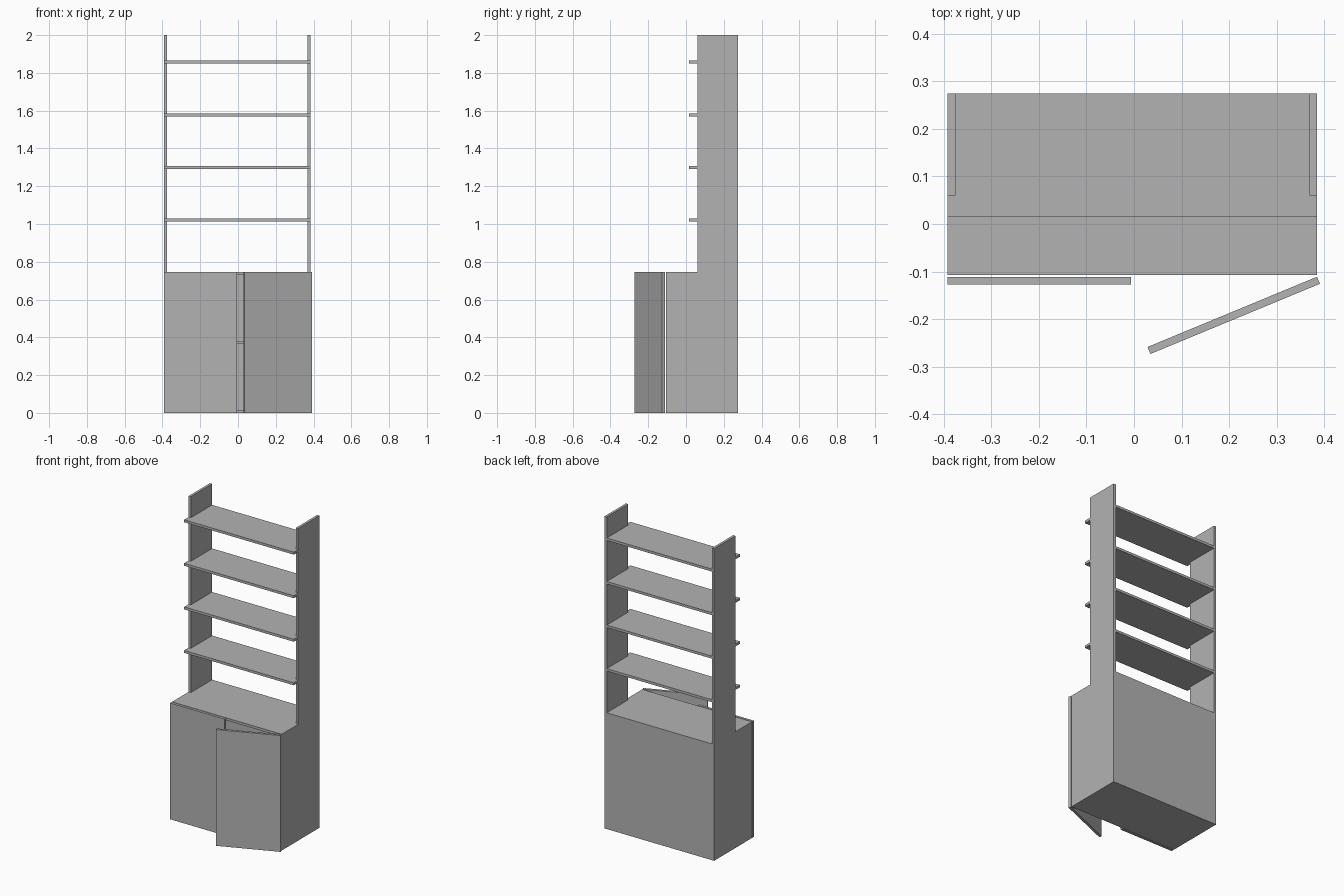
import bpy, bmesh, math
from mathutils import Matrix, Vector

if "Cube" in bpy.data.objects:
    bpy.data.objects.remove(bpy.data.objects["Cube"])

grey = bpy.data.materials.new("grey board")
grey.diffuse_color = (0.45, 0.45, 0.45, 1)
grey.use_nodes = True
grey.node_tree.nodes["Principled BSDF"].inputs["Base Color"].default_value = grey.diffuse_color

X0, X1 = -0.392, 0.385           # outer width of the carcass
FRONT, BACK = -0.107, 0.275      # cabinet depth
UPPER, LIP = 0.06, 0.015         # front of the uprights, front of the shelves
TOP, T = 0.745, 0.016            # cabinet height, board thickness


def prism(name, outline, axis, start, thick):
    """Extrude a 2D outline along x or z."""
    bm = bmesh.new()
    if axis == 'x':
        pts = [(start, a, b) for a, b in outline]
        step = Vector((thick, 0, 0))
    else:
        pts = [(a, b, start) for a, b in outline]
        step = Vector((0, 0, thick))
    face = bm.faces.new([bm.verts.new(p) for p in pts])
    moved = bmesh.ops.extrude_face_region(bm, geom=[face])['geom']
    bmesh.ops.translate(bm, vec=step, verts=[v for v in moved if isinstance(v, bmesh.types.BMVert)])
    bmesh.ops.recalc_face_normals(bm, faces=bm.faces)
    mesh = bpy.data.meshes.new(name)
    bm.to_mesh(mesh)
    bm.free()
    mesh.materials.append(grey)
    obj = bpy.data.objects.new(name, mesh)
    bpy.context.collection.objects.link(obj)
    return obj


def board(name, x0, x1, y0, y1, z0, z1):
    return prism(name, [(x0, y0), (x1, y0), (x1, y1), (x0, y1)], 'z', z0, z1 - z0)


# Side panels: deep below, narrow above
side = [(FRONT, 0), (BACK, 0), (BACK, 2), (UPPER, 2), (UPPER, TOP), (FRONT, TOP)]
prism("left_side", side, 'x', X0, T)
prism("right_side", side, 'x', X1 - T, T)

# Cabinet boards between the sides
L, R = X0 + T, X1 - T
board("cabinet_bottom", L, R, FRONT, BACK, 0, T)
board("cabinet_top", L, R, FRONT, BACK, TOP - T, TOP)
board("cabinet_shelf", L, R, FRONT, BACK - T, 0.364, 0.38)
board("cabinet_back", L, R, BACK - T, BACK, T, TOP - T)

# Open shelves, notched around the uprights
notched = [(X0, LIP), (X1, LIP), (X1, UPPER), (R, UPPER),
           (R, BACK), (L, BACK), (L, UPPER), (X0, UPPER)]
for i in range(4):
    prism(f"shelf_{i + 1}", notched, 'z', 1.012 + 0.279 * i, T)

# Doors: left closed, right ajar about its outer edge
DOOR_W, DOOR_Y = 0.386, -0.111
board("left_door", X0, X0 + DOOR_W, DOOR_Y - T, DOOR_Y, 0, TOP)
door = board("right_door", -DOOR_W, 0, -T, 0, 0, TOP)
door.data.transform(Matrix.Translation((X1, DOOR_Y, 0)) @ Matrix.Rotation(math.radians(22.5), 4, 'Z'))
